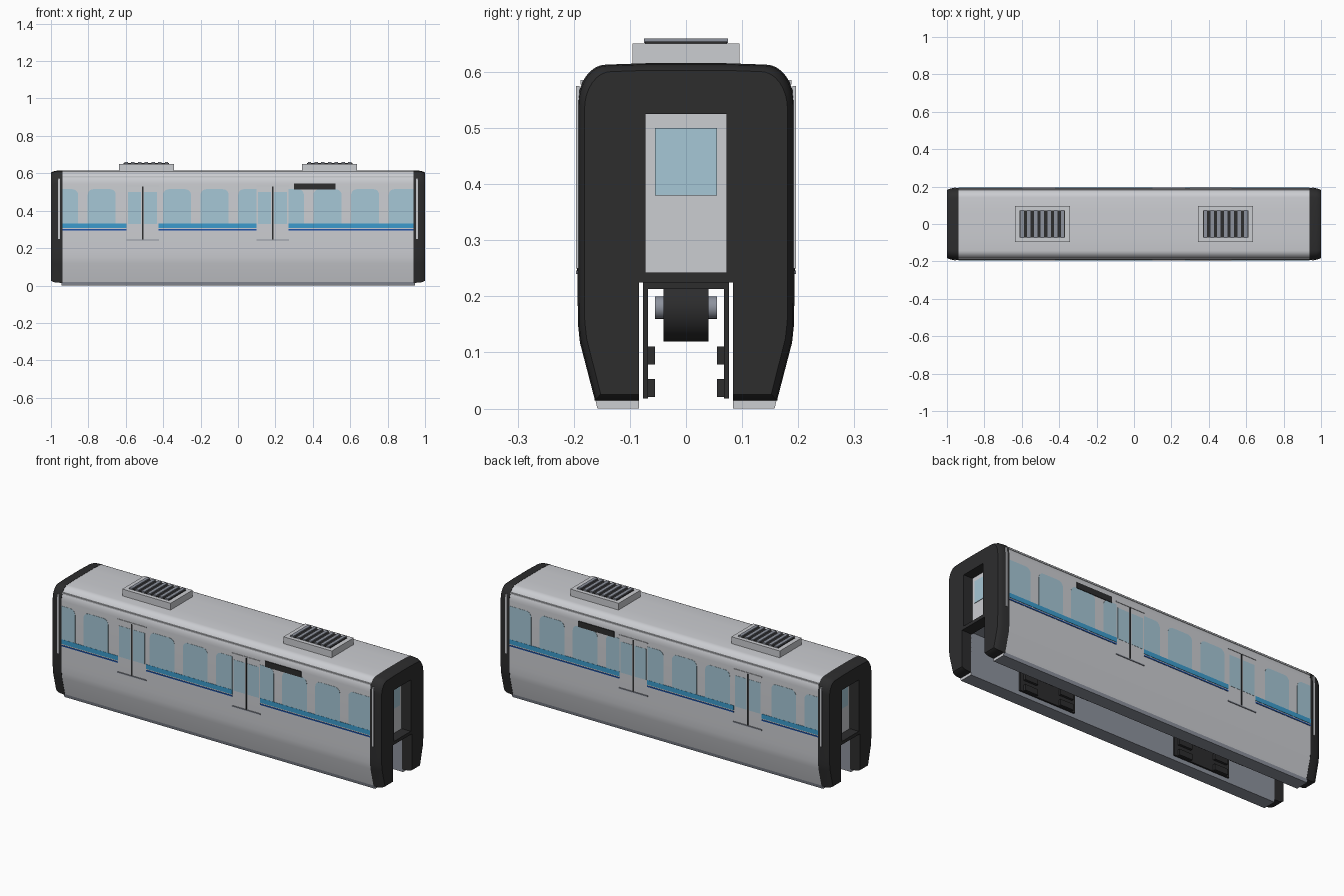
import bpy, bmesh, math

if "Cube" in bpy.data.objects:
    bpy.data.objects.remove(bpy.data.objects["Cube"])

def mat(name, r, g, b):
    m = bpy.data.materials.new(name)
    m.diffuse_color = (r, g, b, 1)
    m.use_nodes = True
    m.node_tree.nodes["Principled BSDF"].inputs["Base Color"].default_value = m.diffuse_color
    return m

LIGHT = mat("light_grey", 0.60, 0.61, 0.64)
SLATE = mat("slate_grey", 0.27, 0.29, 0.34)
DARK = mat("charcoal", 0.026, 0.026, 0.027)
GLASS = mat("pale_blue_glass", 0.38, 0.57, 0.67)
BLUE = mat("stripe_blue", 0.045, 0.33, 0.61)
NAVY = mat("line_navy", 0.013, 0.08, 0.38)

def finish(name, bm, mats, smooth=False):
    bmesh.ops.recalc_face_normals(bm, faces=bm.faces[:])
    me = bpy.data.meshes.new(name)
    bm.to_mesh(me)
    bm.free()
    ob = bpy.data.objects.new(name, me)
    bpy.context.collection.objects.link(ob)
    for m in mats:
        me.materials.append(m)
    if smooth:
        bpy.ops.object.select_all(action='DESELECT')
        ob.select_set(True)
        bpy.context.view_layer.objects.active = ob
        bpy.ops.object.shade_smooth_by_angle(angle=math.radians(30))
    return ob

def loft(bm, rings):
    """Skin a list of equal-length closed rings and cap both ends."""
    vs = [[bm.verts.new(p) for p in r] for r in rings]
    n = len(vs[0])
    for a, b in zip(vs, vs[1:]):
        for i in range(n):
            j = (i + 1) % n
            bm.faces.new((a[i], a[j], b[j], b[i]))
    bm.faces.new(vs[0][::-1])
    bm.faces.new(vs[-1])

def box(name, x, y, z, m):
    bm = bmesh.new()
    ring = lambda h: [(x[0], y[0], h), (x[1], y[0], h), (x[1], y[1], h), (x[0], y[1], h)]
    loft(bm, [ring(z[0]), ring(z[1])])
    return finish(name, bm, [m])

def cylinder(name, c, r, h, axis, m, n=24):
    bm = bmesh.new()
    rings = []
    for d in (-h / 2, h / 2):
        ring = []
        for i in range(n):
            a = 2 * math.pi * i / n
            u, v = r * math.cos(a), r * math.sin(a)
            o = (u, d, v) if axis == 'Y' else (u, v, d)
            ring.append(tuple(c[k] + o[k] for k in range(3)))
        rings.append(ring)
    loft(bm, rings)
    return finish(name, bm, [m], True)

WALL = 0.192      # half width of the flat side wall
BODY_END = 0.945

def both(name, x, z, depth, m):
    """Thin plate on both side walls."""
    for s, tag in ((-1, "front"), (1, "back")):
        box(f"{name}_{tag}", x, sorted((s * (WALL - 0.002), s * (WALL + depth))), z, m)

# Cross-section of one half, bottom to roof centre
def outline(bottom):
    half = [(0.084, bottom), (0.158 + bottom * 0.25, bottom), (0.162, 0.018),
            (0.188, 0.118), (0.1915, 0.15), (WALL, 0.19)]
    for i in range(9):
        a = math.radians(90 * i / 8)
        half.append((0.142 + 0.05 * math.cos(a), 0.542 + 0.07 * math.sin(a)))
    half += [(0.07, 0.6145)]
    return half + [(-y, z) for y, z in half[::-1]]

# Body shell with the beam channel underneath
bm = bmesh.new()
sec = outline(0.0) + [(-0.084, 0.235), (0.084, 0.235)]
loft(bm, [[(x, y, z) for y, z in sec] for x in (-BODY_END, BODY_END)])
for f in bm.faces:
    c = f.calc_center_median()
    if abs(c.x) < 0.5 and (c.z < 0.015 or abs(c.y) < 0.09 and c.z < 0.25):
        f.material_index = 1
finish("body_shell", bm, [LIGHT, SLATE], True)

# Dark end portals with a gangway opening
inner = [(-0.084, 0.235), (-0.072, 0.235), (-0.072, 0.525), (0.072, 0.525),
         (0.072, 0.235), (0.084, 0.235)]
for s, tag in ((-1, "left"), (1, "right")):
    bm = bmesh.new()
    rings = []
    for x, inset in ((0.938, -0.001), (0.975, 0.001), (0.992, 0.006), (1.0, 0.011)):
        ring = []
        for y, z in outline(0.015):
            if abs(y) > 0.085 or z > 0.3:
                y *= 1 - inset / 0.19
            ring.append((s * x, y, 0.3 + (z - 0.3) * (1 - inset / 0.3)))
        rings.append(ring + [(s * x, y, z) for y, z in inner])
    loft(bm, rings)
    finish(f"end_portal_{tag}", bm, [DARK], True)
    span = lambda a, b: sorted((s * a, s * b))
    box(f"gangway_sill_{tag}", span(0.94, 1.0), (-0.084, 0.084), (0.225, 0.243), DARK)
    box(f"end_door_window_{tag}", span(0.944, 0.948), (-0.055, 0.055), (0.38, 0.50), GLASS)
    # Grab rails on the corners
    both(f"grab_rail_{tag}", span(0.952, 0.962), (0.25, 0.575), 0.004, LIGHT)

# Side windows, cut off where a door or the body end interrupts them
DOORS = (-0.51, 0.185)
ZONES = ((-0.938, -0.595), (-0.425, 0.10), (0.27, 0.938))
def window(name, x0, x1, round_l, round_r):
    z0, z1, r = 0.325, 0.515, 0.03
    pts = [(x0, z0), (x1, z0)]
    for cx, start, rounded, corner in ((x1 - r, 0, round_r, x1), (x0 + r, 90, round_l, x0)):
        if rounded:
            for i in range(6):
                a = math.radians(start + 18 * i)
                pts.append((cx + r * math.cos(a), z1 - r + r * math.sin(a)))
        else:
            pts.append((corner, z1))
    for s, tag in ((-1, "front"), (1, "back")):
        bm = bmesh.new()
        loft(bm, [[(x, s * y, z) for x, z in pts] for y in (WALL - 0.002, WALL + 0.0012)])
        finish(f"{name}_{tag}", bm, [GLASS])

for i in range(10):
    a = -1.005 + 0.2012 * i
    b = a + 0.15
    for lo, hi in ZONES:
        x0, x1 = max(a, lo), min(b, hi)
        if x1 - x0 > 0.04:
            window(f"side_window_{i}", x0, x1, x0 == a, x1 == b)

# Stripes between the doors
for i, zone in enumerate(ZONES):
    both(f"blue_stripe_{i}", zone, (0.307, 0.332), 0.002, BLUE)
    both(f"navy_line_{i}", zone, (0.294, 0.301), 0.002, NAVY)

# Sliding doors: glass, centre seam, sill and header
for i, c in enumerate(DOORS):
    for k, o in enumerate((-0.043, 0.043)):
        both(f"door_{i}_glass_{k}", (c + o - 0.035, c + o + 0.035), (0.33, 0.50), 0.0012, GLASS)
    both(f"door_{i}_seam", (c - 0.004, c + 0.004), (0.245, 0.53), 0.002, DARK)
    both(f"door_{i}_sill", (c - 0.087, c + 0.087), (0.24, 0.246), 0.004, SLATE)
    both(f"door_{i}_header", (c - 0.087, c + 0.087), (0.53, 0.536), 0.003, LIGHT)

# Destination sign panel (blank) and roof gutters
both("sign_panel", (0.30, 0.52), (0.513, 0.545), 0.004, DARK)
for s, tag in ((-1, "front"), (1, "back")):
    box(f"roof_gutter_{tag}", (-0.938, 0.938), sorted((s * 0.178, s * 0.188)), (0.578, 0.586), LIGHT)

# Roof ventilation units with slatted grilles
for n, c in enumerate((-0.49, 0.49)):
    box(f"roof_unit_{n}", (c - 0.147, c + 0.147), (-0.095, 0.095), (0.60, 0.651), LIGHT)
    box(f"grille_bed_{n}", (c - 0.122, c + 0.122), (-0.073, 0.073), (0.65, 0.654), DARK)
    for k in range(7):
        x = c - 0.108 + 0.036 * k
        box(f"grille_slat_{n}_{k}", (x - 0.009, x + 0.009), (-0.075, 0.075), (0.652, 0.66), SLATE)

# Bogies straddling the beam
for n, c in enumerate((-0.48, 0.48)):
    box(f"bogie_top_{n}", (c - 0.17, c + 0.17), (-0.077, 0.077), (0.213, 0.232), DARK)
    for k, dx in enumerate((-0.08, 0.08)):
        cylinder(f"drive_tyre_{n}_{k}", (c + dx, 0, 0.18), 0.06, 0.08, 'Y', DARK)
        cylinder(f"drive_hub_{n}_{k}", (c + dx, 0, 0.18), 0.02, 0.11, 'Y', SLATE)
    for s in (-1, 1):
        side = "front" if s < 0 else "back"
        box(f"bogie_side_{n}_{side}", (c - 0.17, c + 0.17), sorted((s * 0.068, s * 0.077)), (0.018, 0.23), DARK)
        for k, dx in enumerate((-0.11, 0.11)):
            for z in (0.036, 0.094):
                # guide wheels poke out of the side frame toward the beam
                box(f"guide_wheel_mount_{n}_{side}_{k}", (c + dx - 0.04, c + dx + 0.04),
                    sorted((s * 0.055, s * 0.07)), (z - 0.015, z + 0.017), DARK)
